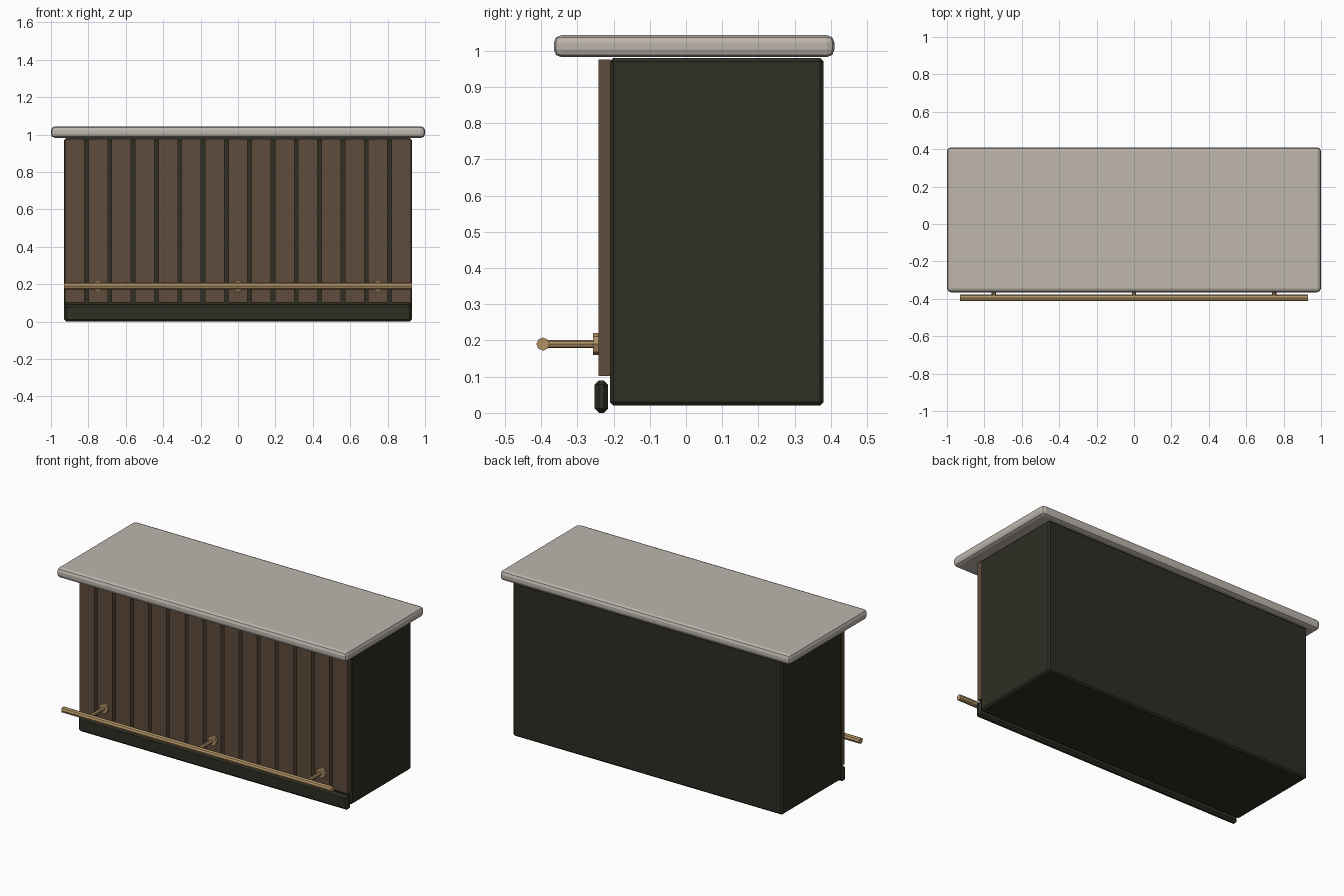
import bpy
from math import pi

cube = bpy.data.objects.get("Cube")
if cube:
    bpy.data.objects.remove(cube, do_unlink=True)


def srgb(c):
    c /= 255
    return c / 12.92 if c <= 0.04045 else ((c + 0.055) / 1.055) ** 2.4


def material(name, rgb):
    m = bpy.data.materials.new(name)
    m.use_nodes = True
    col = (*[srgb(c) for c in rgb], 1)
    m.diffuse_color = col
    m.node_tree.nodes["Principled BSDF"].inputs["Base Color"].default_value = col
    return m


STONE = material("pale stone", (190, 182, 174))
DARK = material("dark painted wood", (46, 46, 36))
WOOD = material("brown wood", (94, 76, 60))
BRASS = material("brass", (178, 148, 102))


def box(name, mat, x, y, z, bevel=0, segments=1):
    """Box given by (min, max) on each axis, with optional bevelled edges."""
    axes = (x, y, z)
    bpy.ops.mesh.primitive_cube_add(size=1, location=[(a + b) / 2 for a, b in axes])
    o = bpy.context.object
    o.name = name
    o.scale = [b - a for a, b in axes]
    bpy.ops.object.transform_apply(location=False, rotation=False, scale=True)
    o.data.materials.append(mat)
    if bevel:
        mod = o.modifiers.new("Bevel", "BEVEL")
        mod.width = bevel
        mod.segments = segments
    return o


def rod(name, radius, length, location, rotation):
    bpy.ops.mesh.primitive_cylinder_add(vertices=8, radius=radius, depth=length,
                                        location=location, rotation=rotation)
    o = bpy.context.object
    o.name = name
    o.data.materials.append(BRASS)
    return o


# Cabinet, counter and plinth
HALF = 0.93
box("cabinet_body", DARK, (-HALF, HALF), (-0.21, 0.38), (0.02, 0.98), 0.01)
box("countertop", STONE, (-1, 1), (-0.365, 0.41), (0.982, 1.043), 0.021, 2)
box("kick_board", DARK, (-HALF, HALF), (-0.252, -0.215), (0, 0.09), 0.012)

# Vertical front slats
SLATS, PITCH, WIDTH = 15, 0.1247, 0.104
for i in range(SLATS):
    x = (i - (SLATS - 1) / 2) * PITCH
    box(f"front_slat_{i + 1}", WOOD, (x - WIDTH / 2, x + WIDTH / 2),
        (-0.242, -0.209), (0.102, 0.976))

# Foot rail with three wall brackets
RAIL_Y, RAIL_Z = -0.395, 0.19
rod("foot_rail", 0.018, 2 * HALF, (0, RAIL_Y, RAIL_Z), (0, pi / 2, 0))
for side, x in (("right", -0.75), ("middle", 0), ("left", 0.75)):
    rod(f"{side}_bracket_arm", 0.011, 0.155, (x, -0.3175, RAIL_Z), (pi / 2, 0, 0))
    rod(f"{side}_bracket_flange", 0.03, 0.015, (x, -0.249, RAIL_Z), (pi / 2, 0, 0))
